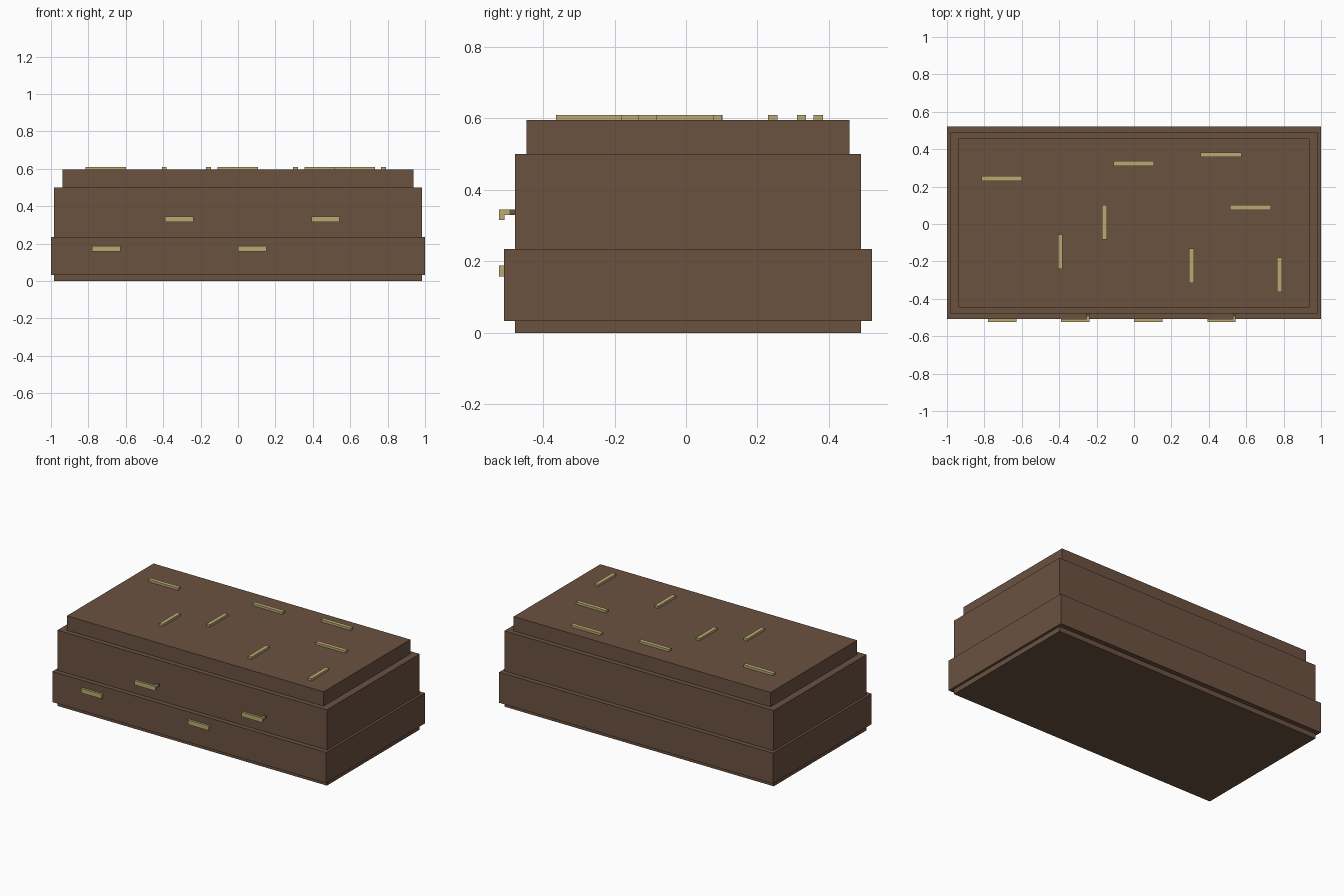
import bpy
import bmesh
from mathutils import Vector

cube = bpy.data.objects.get("Cube")
if cube:
    bpy.data.objects.remove(cube, do_unlink=True)


def make_material(name, rgb):
    mat = bpy.data.materials.new(name)
    mat.use_nodes = True
    mat.diffuse_color = (*rgb, 1)
    mat.node_tree.nodes["Principled BSDF"].inputs["Base Color"].default_value = (*rgb, 1)
    return mat


brown = make_material("earth_brown", (0.147, 0.084, 0.051))
straw = make_material("straw_yellow", (0.49, 0.41, 0.17))


def box(name, center, size, mat):
    bm = bmesh.new()
    bmesh.ops.create_cube(bm, size=1)
    bmesh.ops.scale(bm, vec=Vector(size), verts=bm.verts)
    mesh = bpy.data.meshes.new(name)
    bm.to_mesh(mesh)
    bm.free()
    mesh.materials.append(mat)
    obj = bpy.data.objects.new(name, mesh)
    obj.location = center
    bpy.context.collection.objects.link(obj)
    return obj


# Stepped block: name, bottom, top, width, depth
MID_Y = 0.006
for name, low, high, width, depth in (
    ("base_plinth", 0, 0.033, 1.968, 0.968),
    ("lower_tier", 0.033, 0.235, 2, 1.03),
    ("middle_tier", 0.235, 0.5, 1.968, 0.968),
    ("upper_tier", 0.5, 0.595, 1.876, 0.904),
):
    box(name, (0, MID_Y, (low + high) / 2), (width, depth, high - low), brown)

# Straw strips lying on the top
LONG, SHORT, WIDE, THIN = 0.217, 0.185, 0.026, 0.015
top_z = 0.595 + THIN / 2
for x, y in ((-0.707, 0.243), (-0.002, 0.323), (0.465, 0.37), (0.623, 0.088)):
    box("crosswise_strip", (x, y, top_z), (LONG, WIDE, THIN), straw)
for x, y in ((-0.394, -0.148), (-0.158, 0.01), (0.308, -0.224), (0.778, -0.271)):
    box("lengthwise_strip", (x, y, top_z), (WIDE, SHORT, THIN), straw)

# Straw strips on the front, the upper pair held off the wall by small pegs
BAR = 0.152
for x in (-0.705, 0.076):
    box("lower_front_strip", (x, -0.516, 0.173), (BAR, THIN, 0.03), straw)
for x in (-0.314, 0.468):
    box("upper_front_strip", (x, -0.516, 0.33), (BAR, THIN, 0.03), straw)
    peg_x = x + (BAR - THIN) / 2
    box("strip_peg", (peg_x, -0.501, 0.337), (THIN, THIN, THIN), straw)
    box("peg_root", (peg_x, -0.486, 0.337), (THIN, THIN, THIN), brown)
